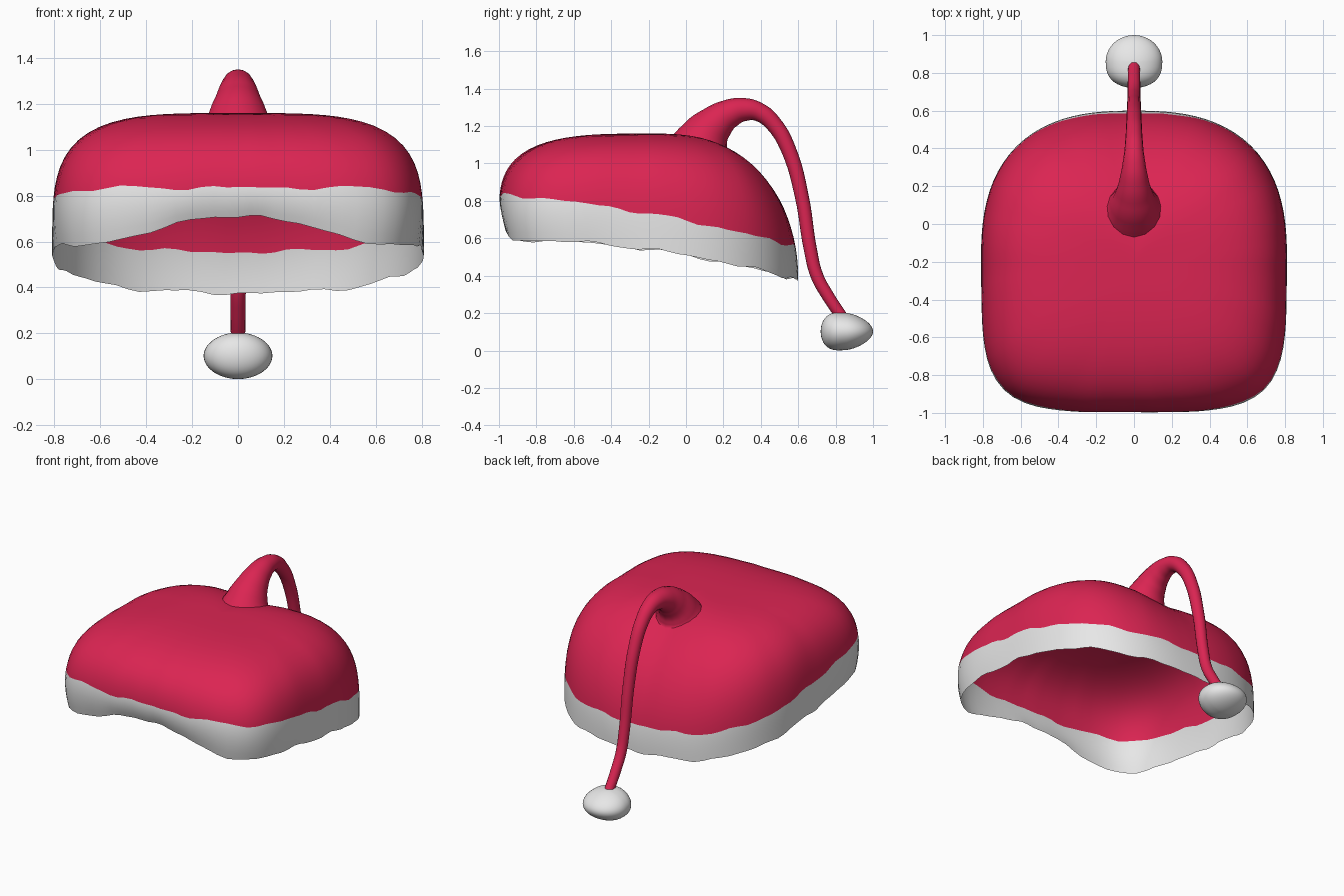
import bpy, bmesh
from math import sin, cos, pi, exp, atan2

cube = bpy.data.objects.get("Cube")
if cube:
    bpy.data.objects.remove(cube, do_unlink=True)


def material(name, rgb):
    mat = bpy.data.materials.new(name)
    mat.use_nodes = True
    mat.diffuse_color = (*rgb, 1)
    mat.node_tree.nodes["Principled BSDF"].inputs["Base Color"].default_value = (*rgb, 1)
    return mat


RED = material("crimson felt", (0.71, 0.018, 0.085))
WHITE = material("white fur", (0.8, 0.8, 0.8))


def add_object(name, mesh, *mats):
    for mat in mats:
        mesh.materials.append(mat)
    mesh.shade_smooth()
    obj = bpy.data.objects.new(name, mesh)
    bpy.context.collection.objects.link(obj)
    return obj


# Hat shell: rounded-square plan, sloping rim arched over the front
SEGMENTS, BAND_ROWS, CROWN_ROWS = 96, 5, 20
CENTRE_Y, CROWN_Z = -0.2, 1.16


def wobble(a):
    return 0.006 * sin(11 * a) + 0.005 * sin(17 * a + 1) + 0.003 * sin(29 * a)


def column(a):
    """Points from the rim up towards the crown at plan angle a."""
    c, s = cos(a), sin(a)
    n = 2.6 if s > 0 else 4.4
    r = (abs(c) ** n + abs(s) ** n) ** (-1 / n)
    x, dy = 0.81 * r * c, 0.8 * r * s
    y = CENTRE_Y + dy
    rim = 0.51 - 0.17 * y - 0.09 * y * y + wobble(a)
    if s < 0:
        rim += 0.115 * exp(-(x / 0.42) ** 4) * min(1, s * s * 2)
    band_top = 0.695 - 0.2 * y - 0.06 * y * y + wobble(2 - a)
    height = CROWN_Z - rim
    front, back = max(0, -s), max(0, s)
    p = 3.8 - 0.6 * front ** 2 - 1.6 * back ** 2
    gb = (band_top - rim) / height
    phi_band = atan2(gb, (1 - gb ** p) ** (1 / p))
    points = []
    for i in range(BAND_ROWS + CROWN_ROWS):
        if i <= BAND_ROWS:
            phi = phi_band * i / BAND_ROWS
        else:
            phi = phi_band + (pi / 2 - phi_band) * (i - BAND_ROWS) / CROWN_ROWS
        k = (cos(phi) ** p + sin(phi) ** p) ** (-1 / p)
        f, g = k * cos(phi), k * sin(phi)
        tuck = 1 - 0.04 * front * max(0, 1 - i / BAND_ROWS) ** 2
        points.append((x * f * tuck, CENTRE_Y + dy * f * tuck, rim + height * g))
    return points


bm = bmesh.new()
columns = [[bm.verts.new(co) for co in column(2 * pi * j / SEGMENTS)]
           for j in range(SEGMENTS)]
pole = bm.verts.new((0, CENTRE_Y, CROWN_Z))
for j, left in enumerate(columns):
    right = columns[(j + 1) % SEGMENTS]
    for i in range(len(left) - 1):
        face = bm.faces.new((left[i], right[i], right[i + 1], left[i + 1]))
        face.material_index = 1 if i < BAND_ROWS else 0
    bm.faces.new((left[-1], right[-1], pole))
mesh = bpy.data.meshes.new("hat_shell")
bm.to_mesh(mesh)
bm.free()
add_object("hat_shell", mesh, RED, WHITE)

# Tail: tapering tube that rises from the crown and droops behind (y, z, radius)
PATH = [(0.07, 1.06, 0.19), (0.10, 1.14, 0.135), (0.16, 1.215, 0.1),
        (0.23, 1.265, 0.078), (0.31, 1.288, 0.062), (0.39, 1.275, 0.05),
        (0.47, 1.21, 0.044), (0.55, 1.07, 0.04), (0.62, 0.82, 0.037),
        (0.665, 0.54, 0.035), (0.70, 0.4, 0.034), (0.76, 0.29, 0.033),
        (0.84, 0.17, 0.031)]
curve = bpy.data.curves.new("tail_path", "CURVE")
curve.dimensions = "3D"
curve.bevel_depth = 1
curve.bevel_resolution = 6
curve.resolution_u = 6
curve.use_fill_caps = True
spline = curve.splines.new("BEZIER")
spline.bezier_points.add(len(PATH) - 1)
for point, (y, z, radius) in zip(spline.bezier_points, PATH):
    point.co = (0, y, z)
    point.radius = radius
    point.handle_left_type = point.handle_right_type = "AUTO"
guide = bpy.data.objects.new("tail_guide", curve)
bpy.context.collection.objects.link(guide)
bpy.context.view_layer.update()
evaluated = guide.evaluated_get(bpy.context.evaluated_depsgraph_get())
tail_mesh = bpy.data.meshes.new_from_object(evaluated)
bpy.data.objects.remove(guide, do_unlink=True)
tail_mesh.materials.clear()
add_object("tail", tail_mesh, RED)

# Pompom: egg shape, blunt towards the hat and pointed behind
bm = bmesh.new()
bmesh.ops.create_uvsphere(bm, u_segments=40, v_segments=24, radius=1)
for v in bm.verts:
    x, t, z = v.co
    y = t if t > 0 else -abs(t) ** 0.75
    v.co = (0.15 * x, 0.86 + 0.14 * y, 0.102 + 0.099 * z * (1 - 0.22 * t))
mesh = bpy.data.meshes.new("pompom")
bm.to_mesh(mesh)
bm.free()
add_object("pompom", mesh, WHITE)
